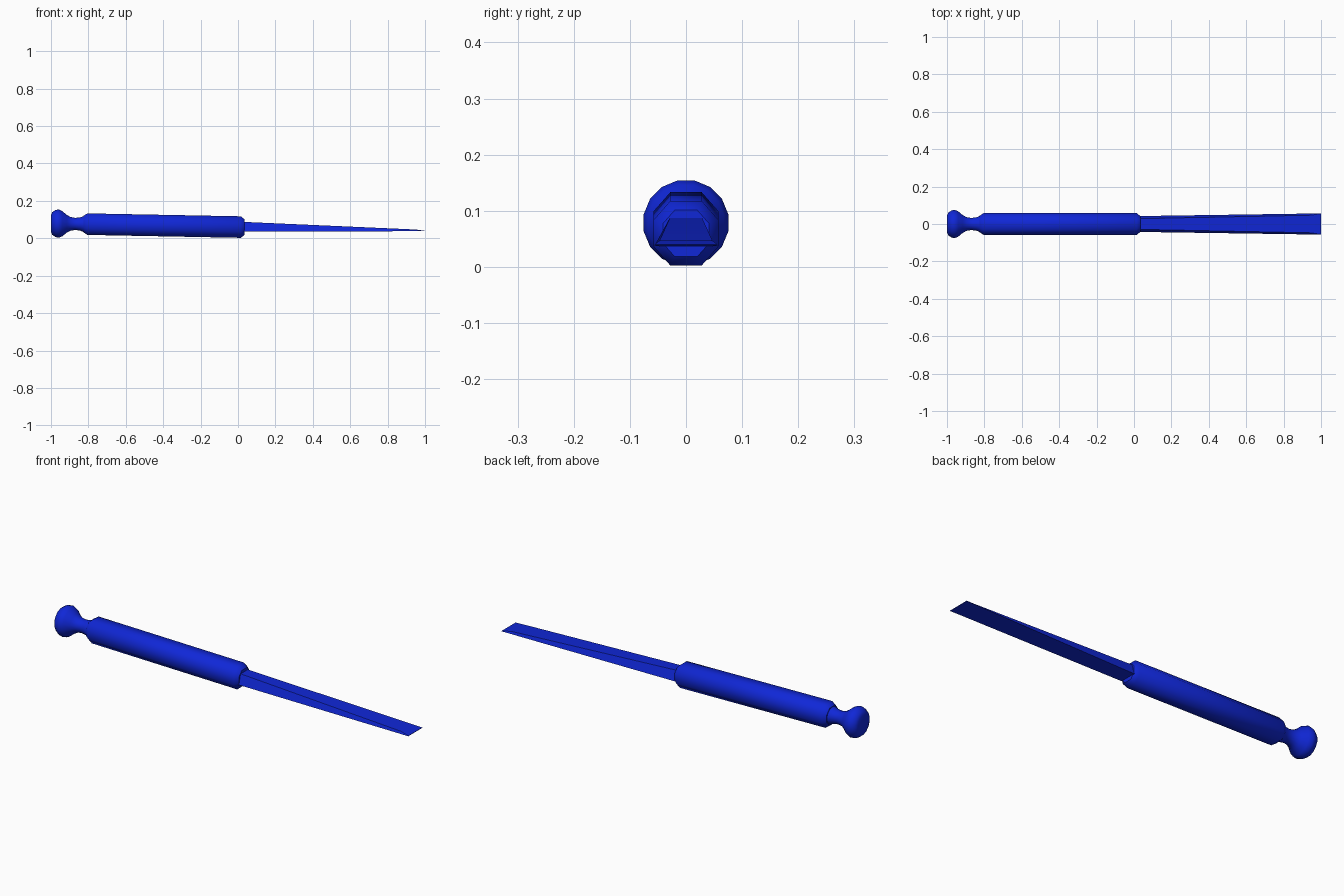
import bpy, bmesh, math

cube = bpy.data.objects.get("Cube")
if cube:
    bpy.data.objects.remove(cube)

blue = bpy.data.materials.new("blue")
blue.use_nodes = True
colour = (0.005, 0.02, 0.68, 1)
blue.diffuse_color = colour
blue.node_tree.nodes["Principled BSDF"].inputs["Base Color"].default_value = colour


def axis_z(x):
    """Height of the gently sloping handle axis."""
    return 0.06 - 0.019 * (x - 0.02)


def loft(name, rings, angle):
    """Skin a list of equal-length point rings and cap both ends."""
    bm = bmesh.new()
    loops = [[bm.verts.new(p) for p in ring] for ring in rings]
    n = len(loops[0])
    for a, b in zip(loops, loops[1:]):
        for i in range(n):
            j = (i + 1) % n
            bm.faces.new((a[i], a[j], b[j], b[i]))
    bm.faces.new(loops[0])
    bm.faces.new(loops[-1])
    bmesh.ops.recalc_face_normals(bm, faces=bm.faces)
    mesh = bpy.data.meshes.new(name)
    bm.to_mesh(mesh)
    bm.free()
    mesh.materials.append(blue)
    obj = bpy.data.objects.new(name, mesh)
    bpy.context.collection.objects.link(obj)
    bpy.ops.object.select_all(action="DESELECT")
    obj.select_set(True)
    bpy.context.view_layer.objects.active = obj
    bpy.ops.object.shade_smooth_by_angle(angle=math.radians(angle))
    return obj


# Rounded end knob and its narrow neck
def round_ring(x, r, sides=16):
    angles = [math.tau * (i + 0.5) / sides for i in range(sides)]
    return [(x, r * math.cos(a), axis_z(x) + r * math.sin(a)) for a in angles]


knob = [(-1.0, 0.045), (-0.993, 0.062), (-0.975, 0.074), (-0.958, 0.077),
        (-0.94, 0.069), (-0.915, 0.048), (-0.895, 0.037), (-0.87, 0.033),
        (-0.845, 0.036), (-0.815, 0.047)]
loft("end_knob", [round_ring(x, r) for x, r in knob], 40)


# Eight-sided grip with chamfered ends
def grip_ring(x, s):
    w, f, g = 0.0575 * s, 0.028 * s, 0.024 * s
    quarter = [(w, g), (f, w), (-f, w), (-w, g)]
    pts = quarter + [(-y, -z) for y, z in quarter]
    return [(x, y, axis_z(x) + z) for y, z in pts]


grip = [(-0.825, 0.78), (-0.805, 1.0), (0.015, 1.0), (0.035, 0.72)]
loft("grip", [grip_ring(x, s) for x, s in grip], 50)


# Tapered chisel blade with sloping sides and a bevelled cutting edge
def blade_ring(x, bottom, top, half_bottom, half_top):
    return [(x, -half_bottom, bottom), (x, half_bottom, bottom),
            (x, half_top, top), (x, -half_top, top)]


loft("blade", [
    blade_ring(0.0, 0.036, 0.089, 0.042, 0.028),
    blade_ring(0.95, 0.038, 0.047, 0.056, 0.047),
    blade_ring(1.0, 0.038, 0.040, 0.057, 0.056),
], 15)
